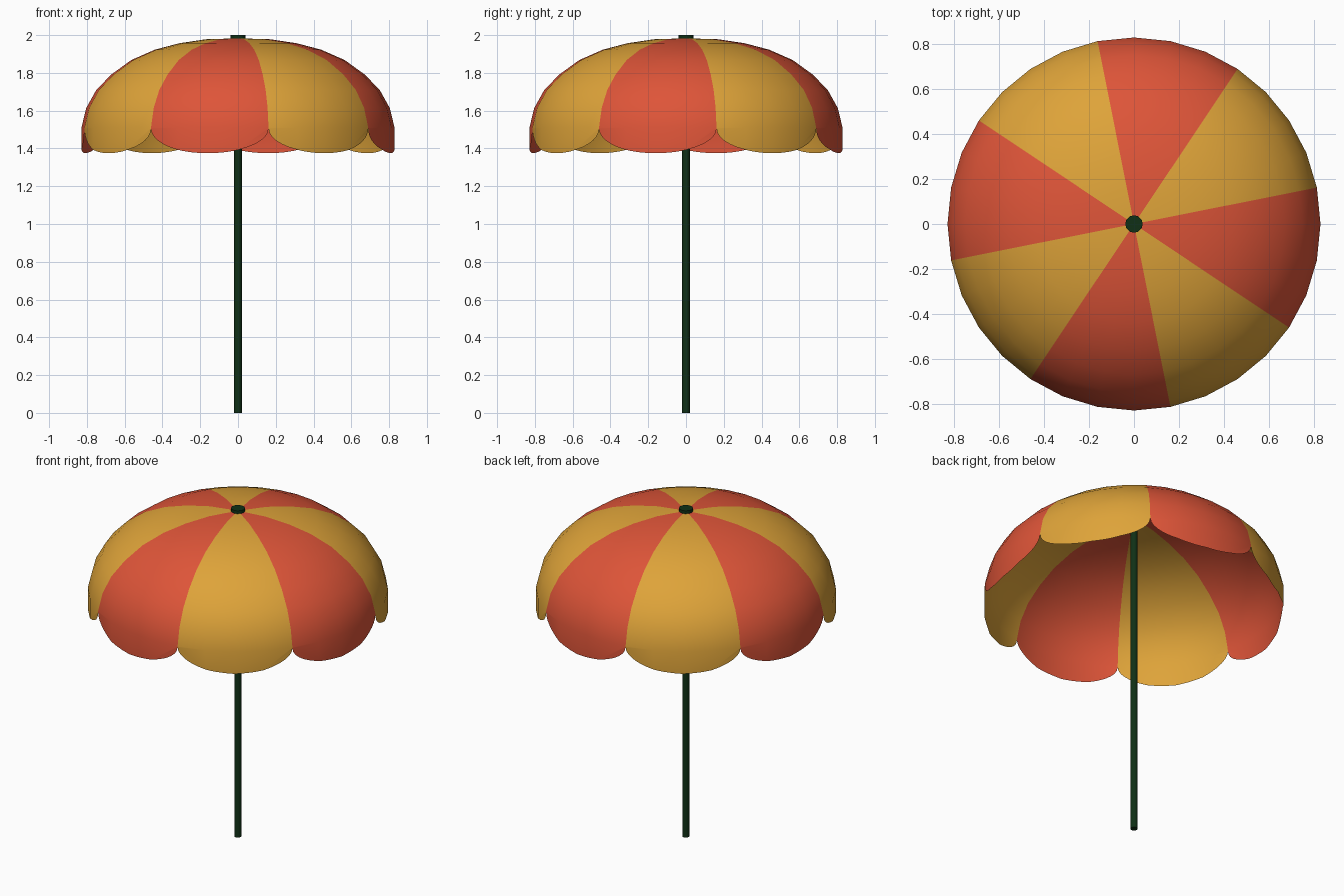
import bpy, bmesh, math
from mathutils import Vector

if "Cube" in bpy.data.objects:
    bpy.data.objects.remove(bpy.data.objects["Cube"])


def material(name, rgb):
    m = bpy.data.materials.new(name)
    m.diffuse_color = (*rgb, 1)
    m.use_nodes = True
    m.node_tree.nodes["Principled BSDF"].inputs["Base Color"].default_value = m.diffuse_color
    return m


RED = material("red_cloth", (0.73, 0.09, 0.04))
YELLOW = material("yellow_cloth", (0.73, 0.367, 0.041))
GREEN = material("dark_green", (0.005, 0.03, 0.008))

# Canopy: 8 panels, 4 flat segments each, over a domed profile (radius, height)
PROFILE = [(0.17, 1.978), (0.31, 1.957), (0.44, 1.923), (0.565, 1.868),
           (0.67, 1.792), (0.75, 1.71), (0.803, 1.615), (0.829, 1.51)]
PANELS, SEGS, FINE = 8, 4, 6
HEM_R, HEM_TOP, HEM_DROP = 0.829, 1.505, 0.13
START = math.radians(11.25)
STEP = 2 * math.pi / (PANELS * SEGS)


def point(r, i, z):
    a = START + i * STEP
    return Vector((r * math.cos(a), r * math.sin(a), z))


def hem_points(panel, seg):
    """Points of the rounded scallop, lying on one flat segment."""
    i = panel * SEGS + seg
    pts = []
    for k in range(FINE + 1):
        t = k / FINE
        if seg == 0:
            t = t * t
        elif seg == SEGS - 1:
            t = 1 - (1 - t) ** 2
        u = 2 * (seg + t) / SEGS - 1
        p = point(HEM_R, i, 0).lerp(point(HEM_R, i + 1, 0), t)
        p.z = HEM_TOP - HEM_DROP * math.sqrt(max(0, 1 - u * u))
        pts.append(p)
    return pts


bm = bmesh.new()


def add_face(pts, index):
    f = bm.faces.new([bm.verts.new(p) for p in pts])
    f.material_index = index
    f.smooth = True


for panel in range(PANELS):
    colour = 1 if panel % 2 == 0 else 0
    for seg in range(SEGS):
        i = panel * SEGS + seg
        r0, z0 = PROFILE[0]
        add_face([Vector((0, 0, 1.983)), point(r0, i, z0), point(r0, i + 1, z0)], colour)
        for (ra, za), (rb, zb) in zip(PROFILE, PROFILE[1:]):
            add_face([point(ra, i, za), point(rb, i, zb),
                      point(rb, i + 1, zb), point(ra, i + 1, za)], colour)
        rb, zb = PROFILE[-1]
        add_face([point(rb, i, zb)] + hem_points(panel, seg) + [point(rb, i + 1, zb)], colour)

bmesh.ops.remove_doubles(bm, verts=bm.verts, dist=0.0005)
mesh = bpy.data.meshes.new("canopy")
bm.to_mesh(mesh)
bm.free()
mesh.materials.append(RED)
mesh.materials.append(YELLOW)
bpy.context.collection.objects.link(bpy.data.objects.new("canopy", mesh))


# Pole and top cap
def cylinder(name, radius, z0, z1, sides):
    bpy.ops.mesh.primitive_cylinder_add(vertices=sides, radius=radius, depth=z1 - z0,
                                        location=(0, 0, (z0 + z1) / 2))
    ob = bpy.context.object
    ob.name = name
    ob.data.materials.append(GREEN)
    bpy.ops.object.shade_smooth_by_angle(angle=math.radians(40))


cylinder("pole", 0.02, 0.0, 1.98, 12)
cylinder("top_cap", 0.039, 1.97, 2.0, 12)
